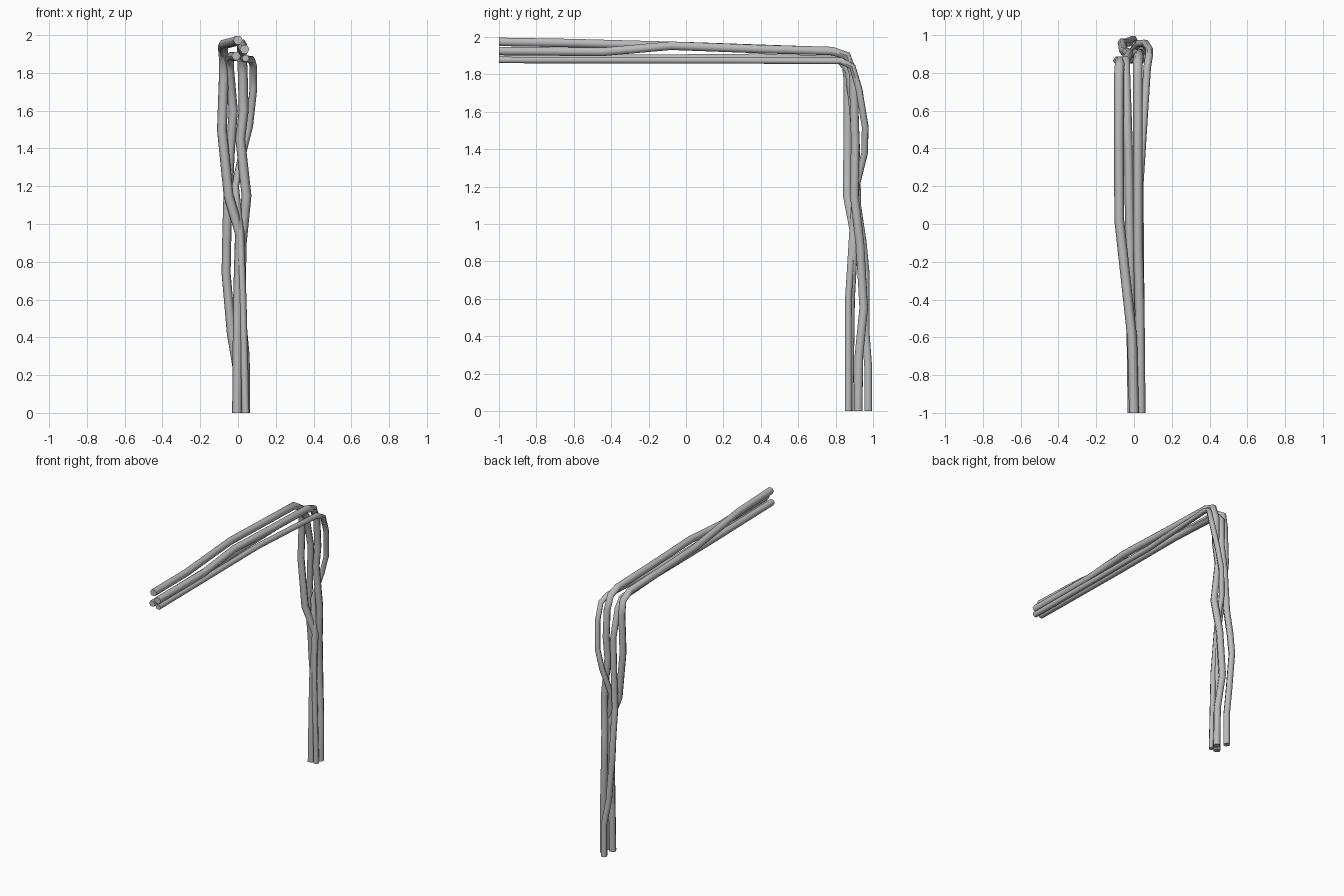
import bpy
import math

cube = bpy.data.objects.get("Cube")
if cube:
    bpy.data.objects.remove(cube, do_unlink=True)

# One plain grey for every cable
grey = bpy.data.materials.new("cable grey")
grey.use_nodes = True
colour = (0.5, 0.5, 0.5, 1)
grey.diffuse_color = colour
grey.node_tree.nodes["Principled BSDF"].inputs["Base Color"].default_value = colour


def cable(name, radius, path):
    """Six-sided tube with capped ends along a polyline."""
    curve = bpy.data.curves.new(name, "CURVE")
    curve.dimensions = "3D"
    curve.bevel_depth = radius
    curve.bevel_resolution = 1
    curve.use_fill_caps = True
    spline = curve.splines.new("POLY")
    spline.points.add(len(path) - 1)
    for point, co in zip(spline.points, path):
        point.co = (*co, 1)
    curve.materials.append(grey)
    obj = bpy.data.objects.new(name, curve)
    bpy.context.collection.objects.link(obj)
    bpy.ops.object.select_all(action="DESELECT")
    obj.select_set(True)
    bpy.context.view_layer.objects.active = obj
    bpy.ops.object.convert(target="MESH")
    bpy.ops.object.shade_smooth_by_angle(angle=math.radians(62))


# Upper cable, swinging out to the right side
cable("upper_cable", 0.026, [
    (0, -1, 1.974), (-.01, -.6, 1.967), (-.078, .02, 1.95), (-.08, .45, 1.935),
    (-.08, .78, 1.925), (-.075, .85, 1.88), (-.075, .865, 1.78), (-.085, .865, 1.5),
    (-.05, .862, 1.15), (.01, .9, .95), (0, .88, .6), (-.005, .872, 0)])

# Middle cable, rising halfway along
cable("middle_cable", 0.026, [
    (.035, -1, 1.925), (.03, -.45, 1.92), (.02, -.08, 1.953), (.02, .4, 1.935),
    (.02, .78, 1.925), (.02, .86, 1.9), (.025, .895, 1.8), (.03, .9, 1.6),
    (.012, .905, 1.45), (.045, .9, 1.15), (.02, .93, .9), (.012, .95, .55),
    (.036, .925, .3), (.038, .92, 0)])

# Lower cable, bulging out at the back of the bend
cable("lower_cable", 0.02, [
    (.04, -1, 1.877), (.03, .2, 1.875), (.07, .83, 1.872), (.08, .89, 1.84),
    (.082, .925, 1.72), (.06, .958, 1.52), (.025, .955, 1.38), (-.015, .91, 1.2),
    (.012, .89, .95), (.025, .868, .6), (.04, .868, 0)])

# Inner cable, tucked under the others
cable("inner_cable", 0.024, [
    (-.01, -1, 1.89), (-.02, -.2, 1.885), (-.03, .4, 1.89), (-.045, .82, 1.88),
    (-.045, .87, 1.82), (-.025, .895, 1.6), (-.04, .91, 1.4), (-.055, .915, 1.1),
    (-.06, .945, .9), (-.063, .96, .74), (-.035, .96, .42), (-.005, .974, .24),
    (-.005, .974, 0)])
